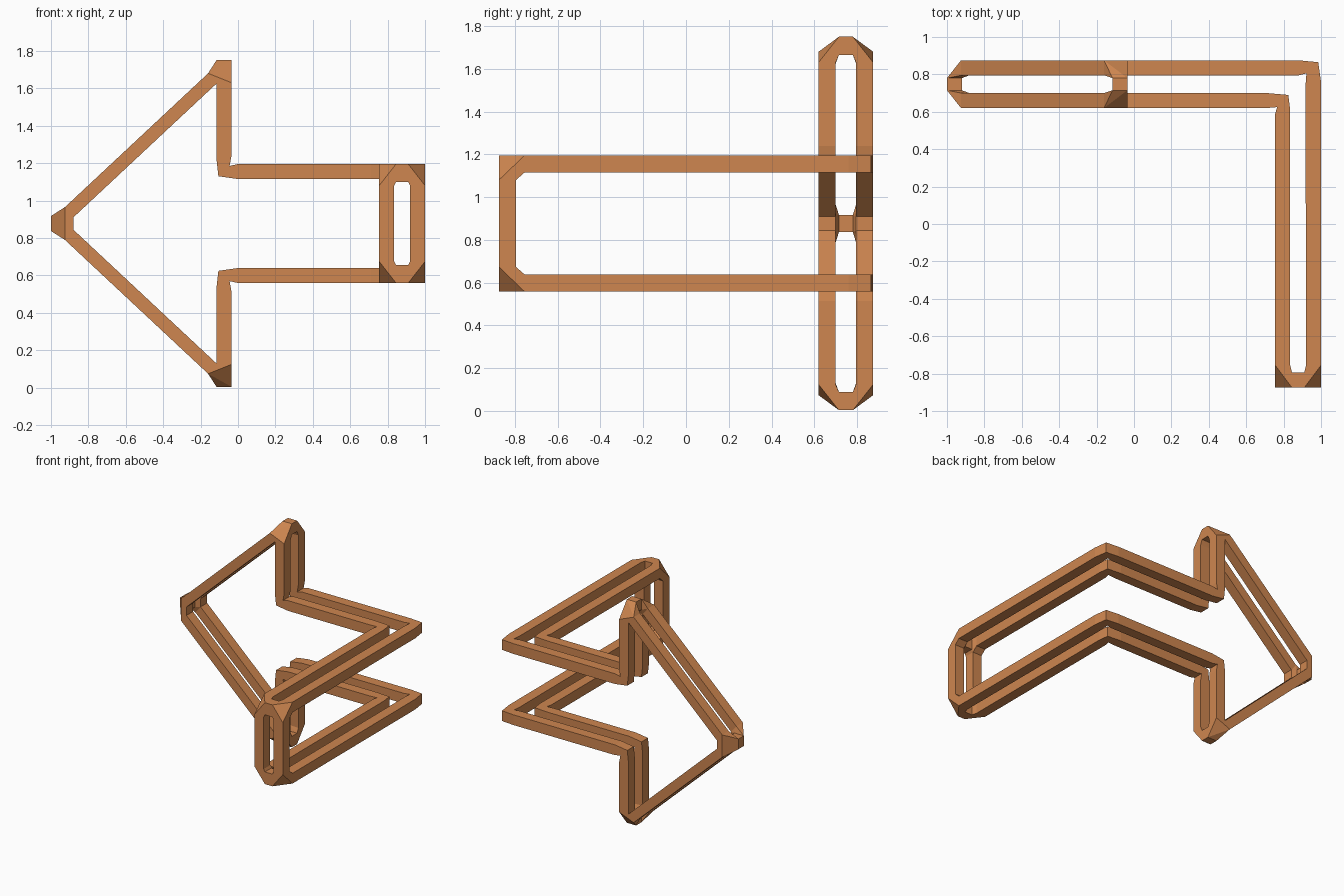
import bpy, bmesh

if "Cube" in bpy.data.objects:
    bpy.data.objects.remove(bpy.data.objects["Cube"])

ZC, YC, XC = 0.877, 0.7475, 0.8775      # symmetry planes: height, head depth, shaft leg
mat = bpy.data.materials.new("copper_orange")
mat.diffuse_color = (0.62, 0.24, 0.08, 1)
mat.use_nodes = True
mat.node_tree.nodes["Principled BSDF"].inputs["Base Color"].default_value = mat.diffuse_color


def flip(pts, axis, centre):
    return [tuple(2 * centre - c if i == axis else c for i, c in enumerate(p)) for p in pts]


def hull(bm, pts):
    vs = [bm.verts.new(p) for p in pts]
    res = bmesh.ops.convex_hull(bm, input=vs)
    junk = {v for v in res["geom_interior"] + res["geom_unused"]
            if isinstance(v, bmesh.types.BMVert)}
    bmesh.ops.delete(bm, geom=list(junk), context='VERTS')


def ribbon(bm, sections):
    # skin a run of four-cornered sections
    rings = [[bm.verts.new(p) for p in s] for s in sections]
    for a, b in zip(rings, rings[1:]):
        for i in range(4):
            j = (i + 1) % 4
            bm.faces.new((a[i], a[j], b[j], b[i]))
    bm.faces.new(rings[0])
    bm.faces.new(rings[-1])


def xz_section(pair, y0, y1):
    (ax, az), (bx, bz) = pair
    return [(ax, y0, az), (ax, y1, az), (bx, y1, bz), (bx, y0, bz)]


def xy_section(pair, z0, z1):
    (ax, ay), (bx, by) = pair
    return [(ax, ay, z0), (ax, ay, z1), (bx, by, z1), (bx, by, z0)]


def box(x, y, z):
    return [(i, j, k) for i in x for j in y for k in z]


def finish(bm, name):
    bmesh.ops.dissolve_limit(bm, angle_limit=0.005, verts=bm.verts, edges=bm.edges)
    bmesh.ops.recalc_face_normals(bm, faces=bm.faces)
    me = bpy.data.meshes.new(name)
    bm.to_mesh(me)
    bm.free()
    me.materials.append(mat)
    bpy.context.collection.objects.link(bpy.data.objects.new(name, me))


# arrow head frames: shaft joint, barb, slanted edge
head = [((0, 1.195), (0, 1.115)), ((-.045, 1.185), (-.105, 1.13)),
        ((-.035, 1.24), (-.115, 1.22)), ((-.035, 1.63), (-.115, 1.625)),
        ((-.16, 1.68), (-.115, 1.625)), ((-.925, .965), (-.88, .91))]
Y0, Y1, YM = .62, .70, .715
bm = bmesh.new()
for mz in (False, True):
    for my in (False, True):
        def place(pts):
            pts = flip(pts, 2, ZC) if mz else pts
            return flip(pts, 1, YC) if my else pts
        runs = [xz_section(p, Y0, Y1) for p in head]
        ribbon(bm, [place(s) for s in runs[:4]])
        ribbon(bm, [place(s) for s in runs[4:]])
        # chamfered corner of the barb
        hull(bm, place(runs[3] + runs[4][:2] + box((-.115, -.035), (YM,), (1.665, 1.75))))
    # bar across the barb
    bar = box((-.115, -.035), (YM, 2 * YC - YM), (1.665, 1.75))
    hull(bm, flip(bar, 2, ZC) if mz else bar)
# point of the arrow
for my in (False, True):
    s = xz_section(head[5], Y0, Y1)
    tip = s + flip(s, 2, ZC) + box((-1, -.92), (YM,), (.837, .917))
    hull(bm, flip(tip, 1, YC) if my else tip)
hull(bm, box((-1, -.92), (YM, 2 * YC - YM), (.837, .917)))
finish(bm, "arrow_head")

# bent shaft rails
outer = [((0, .875), (0, .795)), ((.88, .875), (.88, .795)), ((.985, .865), (.922, .805)),
         ((1, .76), (.917, .74)), ((1, -.755), (.92, -.755))]
inner = [((0, .70), (0, .62)), ((.71, .70), (.71, .62)), ((.825, .69), (.765, .625)),
         ((.835, .61), (.755, .59)), ((.835, -.755), (.755, -.755))]
bm = bmesh.new()
for rail in (outer, inner):
    for z0, z1 in ((1.115, 1.195), (.559, .639)):
        ribbon(bm, [xy_section(p, z0, z1) for p in rail])
finish(bm, "bent_shaft")

# closing loop at the shaft end
bm = bmesh.new()
ye, XM = (-.875, -.795), .845
for mx in (False, True):
    for mz in (False, True):
        corner = (box((.755, .835), (-.755,), (1.115, 1.195)) +
                  box((.755, .835), ye, (1.08,)) +
                  box((XM,), ye, (1.10, 1.195)))
        corner = flip(corner, 0, XC) if mx else corner
        hull(bm, flip(corner, 2, ZC) if mz else corner)
    post = box((.755, .835), ye, (2 * ZC - 1.08, 1.08))
    hull(bm, flip(post, 0, XC) if mx else post)
for mz in (False, True):
    bar = box((XM, 2 * XC - XM), ye, (1.10, 1.195))
    hull(bm, flip(bar, 2, ZC) if mz else bar)
finish(bm, "shaft_end")
